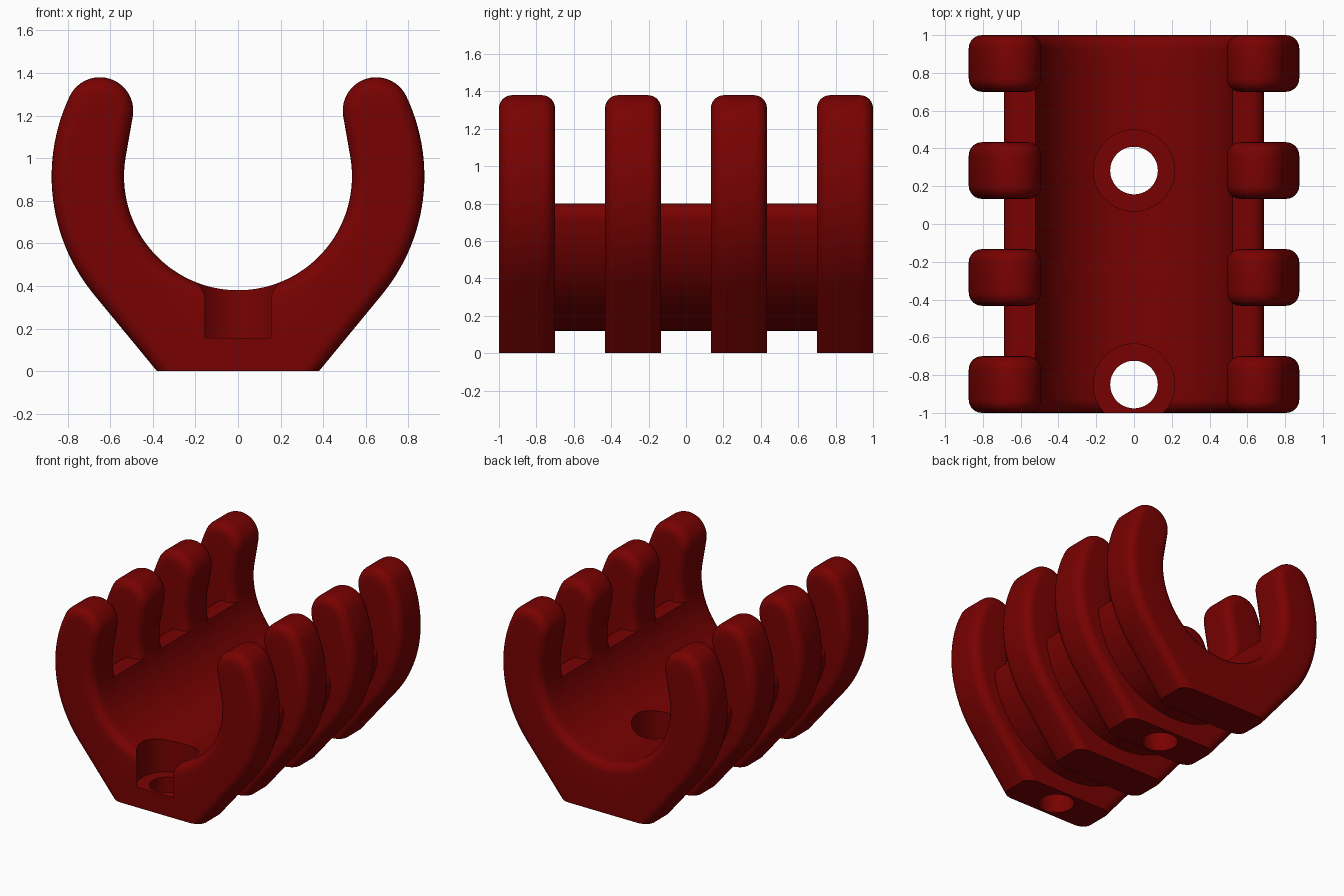
import bpy, bmesh, math

if "Cube" in bpy.data.objects:
    bpy.data.objects.remove(bpy.data.objects["Cube"])

red = bpy.data.materials.new("dark red")
red.diffuse_color = (0.19, 0.0004, 0.0004, 1)
red.use_nodes = True
red.node_tree.nodes["Principled BSDF"].inputs["Base Color"].default_value = red.diffuse_color

AXIS_Z = 0.915           # height of the cradle axis
R_IN, R_OUT = 0.535, 0.875
FILLET = 0.07


def arc(cx, cz, r, a0, a1, n):
    """Points on an arc in the xz plane, angles in degrees."""
    angles = [math.radians(a0 + (a1 - a0) * i / n) for i in range(n + 1)]
    return [(cx + r * math.cos(a), cz + r * math.sin(a)) for a in angles]


def mirrored(half):
    """Close a right-hand half outline with its mirror image."""
    return half + [(-x, z) for x, z in reversed(half) if x > 1e-5]


def inset(outline, d):
    """Move an outline inwards by d, leaving the foot on the ground."""
    count = len(outline)
    result = []
    for i, (x, z) in enumerate(outline):
        normals = []
        for a, b in ((outline[i - 1], (x, z)), ((x, z), outline[(i + 1) % count])):
            dx, dz = b[0] - a[0], b[1] - a[1]
            length = math.hypot(dx, dz)
            normals.append((dz / length, -dx / length))
        (ax, az), (bx, bz) = normals
        if z < 1e-6:      # foot corner slides along the ground
            nx = ax if abs(ax) > abs(bx) else bx
            result.append((x - d / nx, z))
        else:
            k = d / (1 + ax * bx + az * bz)
            result.append((x - k * (ax + bx), z - k * (az + bz)))
    return result


def loft(name, sections):
    """Closed solid through a list of equally long rings of points."""
    bm = bmesh.new()
    rings = [[bm.verts.new(p) for p in ring] for ring in sections]
    n = len(rings[0])
    for a, b in zip(rings, rings[1:]):
        for i in range(n):
            j = (i + 1) % n
            bm.faces.new((a[i], a[j], b[j], b[i]))
    caps = [bm.faces.new(rings[0][::-1]), bm.faces.new(rings[-1])]
    bm.normal_update()
    if bm.calc_volume(signed=True) < 0:
        bmesh.ops.reverse_faces(bm, faces=bm.faces[:])
    bmesh.ops.triangulate(bm, faces=caps)
    mesh = bpy.data.meshes.new(name)
    bm.to_mesh(mesh)
    bm.free()
    mesh.materials.append(red)
    obj = bpy.data.objects.new(name, mesh)
    bpy.context.collection.objects.link(obj)
    return obj


def rib(name, y):
    """One rib with rounded rims on both end faces."""
    steps = [math.pi / 2 * i / 6 for i in range(7)]
    rounding = [(FILLET * (1 - math.cos(t)), FILLET * (1 - math.sin(t))) for t in steps]
    levels = [(y - 0.15 + dy, d) for dy, d in rounding]
    levels += [(y + 0.15 - dy, d) for dy, d in reversed(rounding)]
    return loft(name, [[(x, ly, z) for x, z in inset(rib_outline, d)] for ly, d in levels])


def screw_cutter(y):
    """Through hole with a wide counterbore above it."""
    levels = [(0.126, -0.2), (0.126, 0.155), (0.215, 0.155), (0.215, 0.7)]
    obj = loft("screw_cutter", [[(x, y + s, z) for x, s in arc(0, 0, r, 0, 354.375, 63)]
                                for r, z in levels])
    obj.hide_render = True
    return obj


def cut(obj, cutter):
    """Subtract the cutter, keeping the first result that stays within the part."""
    low = min(v.co.z for v in obj.data.vertices)
    mod = obj.modifiers.new("hole", 'BOOLEAN')
    mod.operation = 'DIFFERENCE'
    mod.object = cutter
    result = None
    for solver in ('EXACT', 'MANIFOLD', 'FLOAT'):
        mod.solver = solver
        bpy.context.view_layer.update()
        graph = bpy.context.evaluated_depsgraph_get()
        mesh = bpy.data.meshes.new_from_object(obj.evaluated_get(graph))
        if len(mesh.polygons) > 150 and min(v.co.z for v in mesh.vertices) > low - 0.01:
            result = mesh
            break
    obj.modifiers.remove(mod)
    if result:
        obj.data = result


# Rib outline: flat foot, tangent flank, outer arc, round tip, straight neck, inner arc
TIP_R, TIP_ANGLE, NECK_ANGLE = 0.157, 25.39, 9.93
rib_outline = mirrored(
    [(0.38, 0)]
    + arc(0, AXIS_Z, R_OUT, -39.5, TIP_ANGLE, 26)
    + arc(0.6487, 1.2229, TIP_R, TIP_ANGLE, TIP_ANGLE + 180 + NECK_ANGLE - TIP_ANGLE, 22)[1:]
    + arc(0, AXIS_Z, R_IN, NECK_ANGLE, -90, 40))

# Thin trough outline with rounded outer lips
trough_outline = mirrored(
    arc(0, 0.815, 0.695, -90, -7.8, 32)
    + arc(0.6192, 0.73, FILLET, -7.8, 90, 8)[1:]
    + arc(0, AXIS_Z, R_IN, -12.4, -90, 32))

rib_centres = [-0.85, -0.283, 0.283, 0.85]
ribs = [rib("rib_%d" % (i + 1), y) for i, y in enumerate(rib_centres)]
trough = loft("trough", [[(x, y, z) for x, z in trough_outline] for y in (-0.92, 0.92)])

# Screw holes through the first and third ribs
for i in (0, 2):
    cutter = screw_cutter(rib_centres[i])
    cut(ribs[i], cutter)
    cut(trough, cutter)
    bpy.data.objects.remove(cutter)

# Smooth curves, crisp corners
bpy.ops.object.select_all(action='DESELECT')
for obj in ribs + [trough]:
    obj.select_set(True)
bpy.context.view_layer.objects.active = trough
bpy.ops.object.shade_smooth_by_angle(angle=math.radians(30))
